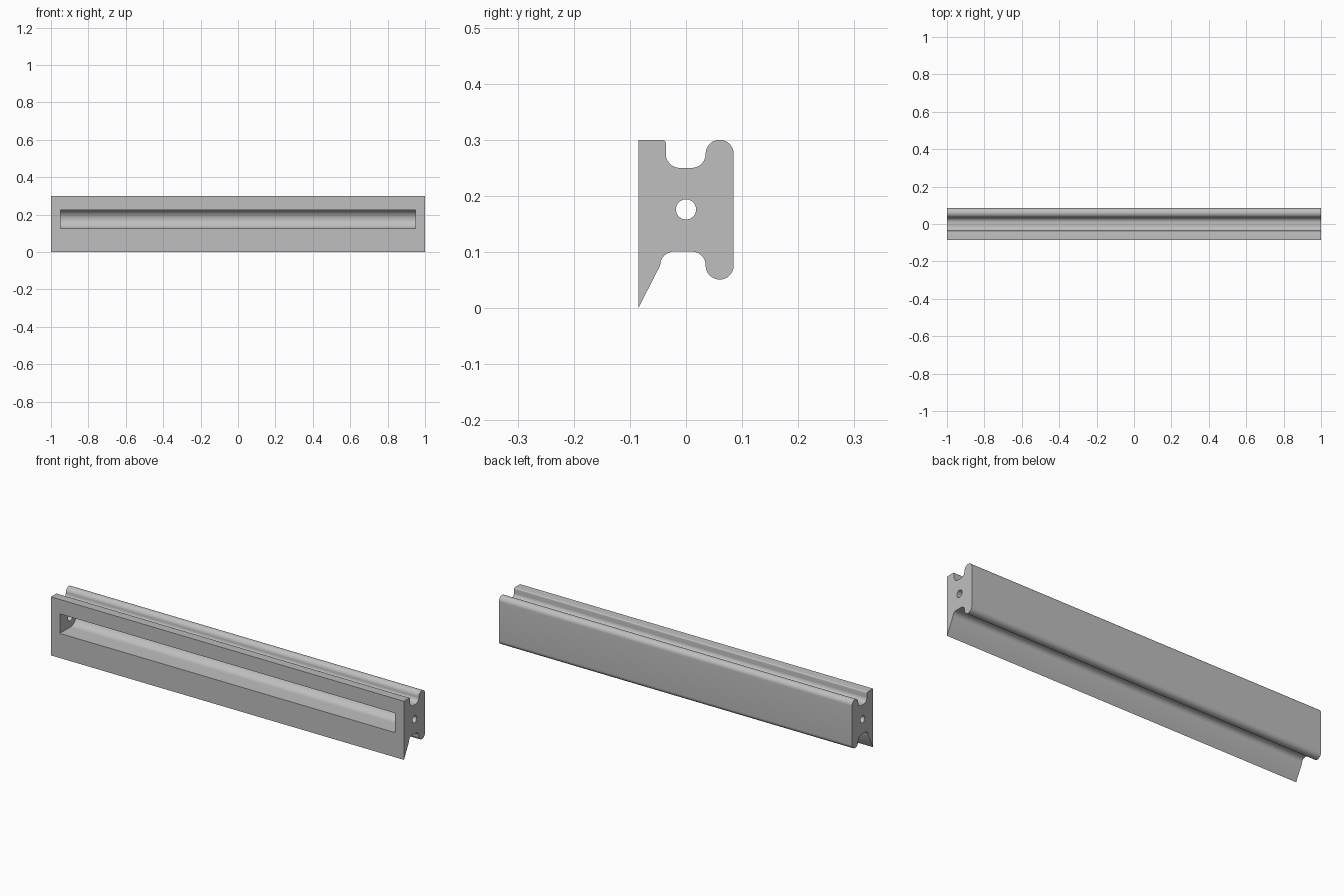
import bpy, bmesh
from math import radians, cos, sin

default = bpy.data.objects.get("Cube")
if default:
    bpy.data.objects.remove(default, do_unlink=True)

HALF_LENGTH = 1.0
R = 0.025           # radius of the grooves and of the rounded lips
CORE_Z = 0.176      # axis of the bore and the pocket

grey = bpy.data.materials.new("plain grey")
grey.use_nodes = True
colour = (0.52, 0.52, 0.52, 1)
grey.diffuse_color = colour
grey.node_tree.nodes["Principled BSDF"].inputs["Base Color"].default_value = colour


def arc(cy, cz, r, start, end, steps=12):
    """Points of an arc in the y-z plane, angles in degrees."""
    angles = [radians(start + (end - start) * i / steps) for i in range(steps + 1)]
    return [(cy + r * cos(a), cz + r * sin(a)) for a in angles]


def extrude_profile(name, points, half):
    """Closed y-z outline swept along x."""
    bm = bmesh.new()
    face = bm.faces.new([bm.verts.new((-half, y, z)) for y, z in points])
    swept = bmesh.ops.extrude_face_region(bm, geom=[face])["geom"]
    verts = [g for g in swept if isinstance(g, bmesh.types.BMVert)]
    bmesh.ops.translate(bm, verts=verts, vec=(2 * half, 0, 0))
    bmesh.ops.recalc_face_normals(bm, faces=bm.faces)
    mesh = bpy.data.meshes.new(name)
    bm.to_mesh(mesh)
    bm.free()
    mesh.materials.append(grey)
    obj = bpy.data.objects.new(name, mesh)
    bpy.context.collection.objects.link(obj)
    return obj


def cut(target, cutter):
    cutter.hide_render = True
    mod = target.modifiers.new("cut", "BOOLEAN")
    mod.operation = "DIFFERENCE"
    mod.solver = "EXACT"
    mod.object = cutter
    bpy.context.view_layer.objects.active = target
    bpy.ops.object.modifier_apply(modifier=mod.name)
    bpy.data.objects.remove(cutter, do_unlink=True)


# Bar outline: pointed front plate, grooves above and below, rounded rear lip
outline = [(-0.085, 0), (-0.085, 0.3)]
outline += arc(-0.042, 0.294, 0.006, 90, 0, 5)      # eased front plate edge
outline += arc(-0.011, 0.275, R, 180, 270)          # upper groove
outline += arc(0.010, 0.275, R, 270, 360)
outline += arc(0.06, 0.275, R, 180, 0, 20)[1:]      # rear lip, top
outline += arc(0.06, 0.076, R, 0, -180, 20)         # rear lip, bottom
outline += arc(0.010, 0.076, R, 0, 90)[1:]          # lower groove
outline += arc(-0.021, 0.076, R, 90, 180)
bar = extrude_profile("bar", outline, HALF_LENGTH)

# Front pocket with a half-round back
pocket = [(-0.2, CORE_Z - 0.05)] + arc(0, CORE_Z, 0.05, -90, 90, 32) + [(-0.2, CORE_Z + 0.05)]
cut(bar, extrude_profile("pocket_cutter", pocket, 0.95))

# Bore through both ends
bore = arc(0, CORE_Z, 0.018, 0, 360, 32)[:-1]
cut(bar, extrude_profile("bore_cutter", bore, HALF_LENGTH + 0.1))

bpy.ops.object.select_all(action="DESELECT")
bar.select_set(True)
bpy.context.view_layer.objects.active = bar
bpy.ops.object.shade_smooth_by_angle(angle=radians(28))
